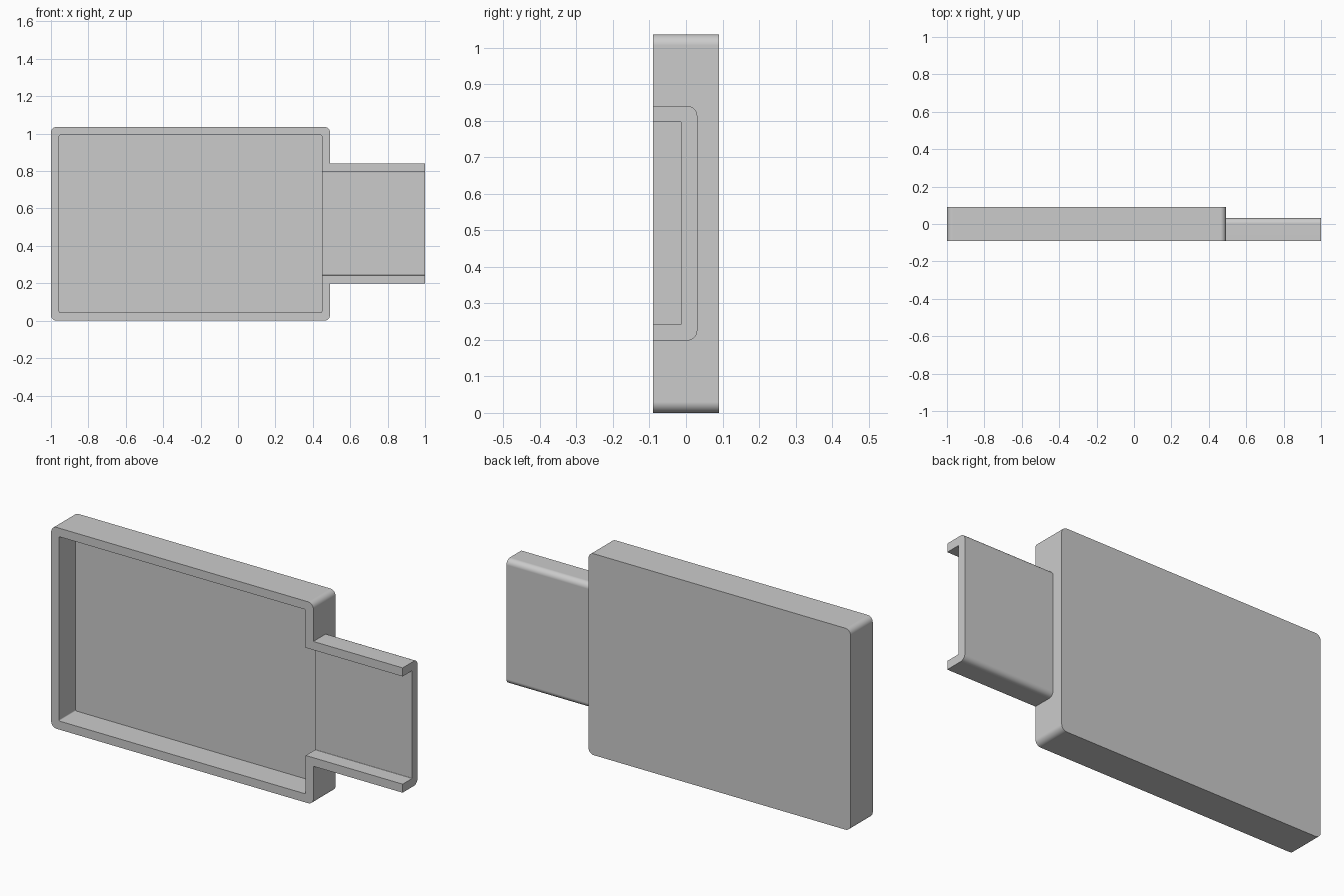
import bpy, bmesh, math
from mathutils import Vector

if "Cube" in bpy.data.objects:
    bpy.data.objects.remove(bpy.data.objects["Cube"])

WALL = 0.044
Y0, Y1 = -0.09, 0.09            # open front and closed back
BODY_X0, BODY_X1 = -1.0, 0.492
HEIGHT = 1.036
PLUG_Z0, PLUG_Z1, PLUG_Y1 = 0.198, 0.84, 0.031


def rounded_rect(u0, v0, u1, v1, radii, steps=8):
    """Rectangle outline, one radius per corner, counter-clockwise from low-low."""
    corners = [(u0, v0, 1, 1), (u1, v0, -1, 1), (u1, v1, -1, -1), (u0, v1, 1, -1)]
    pts = []
    for i, ((u, v, su, sv), r) in enumerate(zip(corners, radii)):
        if r == 0:
            pts.append((u, v))
            continue
        for k in range(steps + 1):
            a = math.pi * (1 + i / 2) + math.pi / 2 * k / steps
            pts.append((u + su * r + r * math.cos(a), v + sv * r + r * math.sin(a)))
    return pts


def prism(name, points, offset):
    """Extrude a closed 3D outline by the offset vector."""
    bm = bmesh.new()
    face = bm.faces.new([bm.verts.new(p) for p in points])
    new = bmesh.ops.extrude_face_region(bm, geom=[face])["geom"]
    bmesh.ops.translate(bm, vec=Vector(offset),
                        verts=[g for g in new if isinstance(g, bmesh.types.BMVert)])
    bmesh.ops.recalc_face_normals(bm, faces=bm.faces)
    mesh = bpy.data.meshes.new(name)
    bm.to_mesh(mesh)
    bm.free()
    ob = bpy.data.objects.new(name, mesh)
    bpy.context.collection.objects.link(ob)
    return ob


def front_prism(name, rect, radius, y0, y1):
    pts = rounded_rect(*rect, [radius] * 4)
    return prism(name, [(x, y0, z) for x, z in pts], (0, y1 - y0, 0))


def side_prism(name, rect, radius, x0, x1):
    pts = rounded_rect(*rect, [0, radius, radius, 0])   # only back corners rounded
    return prism(name, [(x0, y, z) for y, z in pts], (x1 - x0, 0, 0))


def combine(target, tool, operation):
    mod = target.modifiers.new(operation.title(), 'BOOLEAN')
    mod.operation, mod.solver, mod.object = operation, 'EXACT', tool
    bpy.context.view_layer.objects.active = target
    bpy.ops.object.modifier_apply(modifier=mod.name)
    bpy.data.objects.remove(tool)


# Main case and the narrower, shallower connector sleeve
shell = front_prism("half_case_shell", (BODY_X0, 0, BODY_X1, HEIGHT), 0.03, Y0, Y1)
sleeve = side_prism("connector_sleeve", (Y0, PLUG_Z0, PLUG_Y1, PLUG_Z1), 0.028, 0.3, 1.0)
combine(shell, sleeve, 'UNION')

# Hollow of the case, open at the front
cavity = front_prism("case_cavity", (BODY_X0 + WALL, WALL, BODY_X1 - WALL, HEIGHT - WALL),
                     0.006, Y0 - 0.1, Y1 - WALL)
combine(shell, cavity, 'DIFFERENCE')

# Channel through the sleeve, open at the front and at the end
channel = side_prism("sleeve_channel",
                     (Y0 - 0.1, PLUG_Z0 + WALL, PLUG_Y1 - WALL, PLUG_Z1 - WALL),
                     0.003, 0.35, 1.1)
combine(shell, channel, 'DIFFERENCE')

# Smooth the fillets, keep the edges crisp and the big faces flat
bpy.ops.object.select_all(action='DESELECT')
shell.select_set(True)
bpy.context.view_layer.objects.active = shell
bpy.ops.object.shade_smooth_by_angle(angle=math.radians(30))
normals = shell.modifiers.new("Flat faces", 'WEIGHTED_NORMAL')
normals.keep_sharp = True
